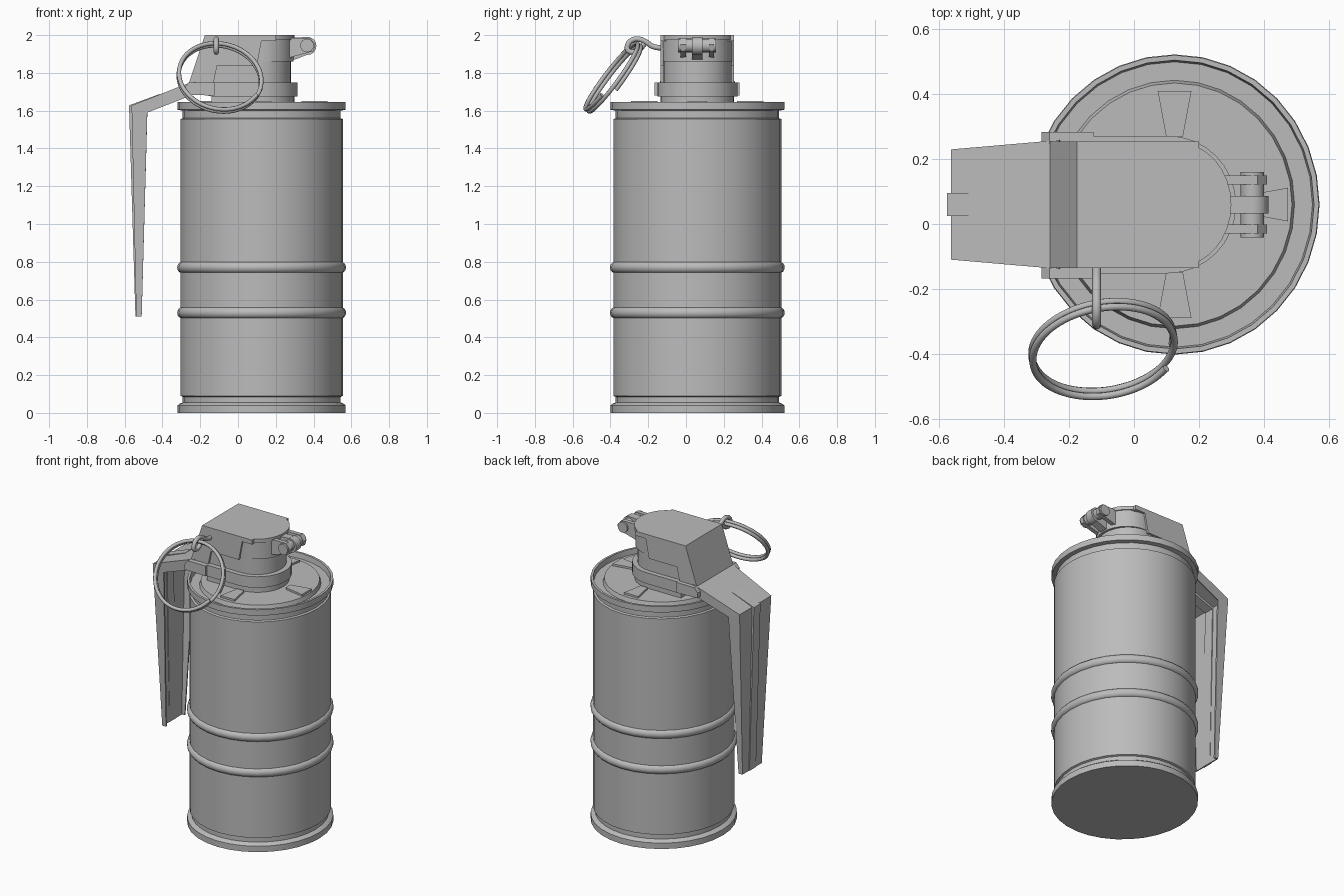
import bpy, bmesh, math
from mathutils import Vector, Matrix

cube = bpy.data.objects.get("Cube")
if cube:
    bpy.data.objects.remove(cube)

CX, CY = 0.125, 0.06   # canister axis

grey = bpy.data.materials.new("plain_grey")
grey.use_nodes = True
grey.diffuse_color = (0.5, 0.5, 0.5, 1)
grey.node_tree.nodes["Principled BSDF"].inputs["Base Color"].default_value = (0.5, 0.5, 0.5, 1)


def finish(name, bm, smooth=True):
    bmesh.ops.recalc_face_normals(bm, faces=bm.faces)
    mesh = bpy.data.meshes.new(name)
    bm.to_mesh(mesh)
    bm.free()
    obj = bpy.data.objects.new(name, mesh)
    bpy.context.collection.objects.link(obj)
    mesh.materials.append(grey)
    if smooth:
        bpy.ops.object.select_all(action="DESELECT")
        obj.select_set(True)
        bpy.context.view_layer.objects.active = obj
        bpy.ops.object.shade_smooth_by_angle(angle=math.radians(30))
    return obj


def prism(name, pts, lo, hi, axis="z", smooth=True):
    """Extrude a 2D outline: (x, y) along z, or (x, z) along y."""
    bm = bmesh.new()
    place = (lambda p, h: (p[0], p[1], h)) if axis == "z" else (lambda p, h: (p[0], h, p[1]))
    a = [bm.verts.new(place(p, lo)) for p in pts]
    b = [bm.verts.new(place(p, hi)) for p in pts]
    bm.faces.new(a)
    bm.faces.new(b)
    for i in range(len(pts)):
        j = (i + 1) % len(pts)
        bm.faces.new((a[i], a[j], b[j], b[i]))
    return finish(name, bm, smooth)


def d_shape(left, right, half, radius):
    """Outline straight on the left, round on the right."""
    mid = right - radius
    arc = [(mid + radius * math.cos(t), CY + half * math.sin(t))
           for t in [math.pi * (i / 16 - 0.5) for i in range(17)]]
    return [(left, CY - half)] + arc + [(left, CY + half)]


def revolve(name, profile, sides=32):
    bm = bmesh.new()
    verts = [bm.verts.new((r, 0, z)) for r, z in profile]
    edges = [bm.edges.new(e) for e in zip(verts, verts[1:])]
    bmesh.ops.spin(bm, geom=verts + edges, cent=(0, 0, 0), axis=(0, 0, 1),
                   angle=math.tau, steps=sides)
    bmesh.ops.remove_doubles(bm, verts=bm.verts, dist=0.0005)
    bmesh.ops.scale(bm, vec=(1, 1.035, 1), verts=bm.verts)
    bmesh.ops.translate(bm, vec=(CX, CY, 0), verts=bm.verts)
    return finish(name, bm)


def rod(name, x, z, radius, lo, hi, sides=16):
    pts = [(x + radius * math.cos(math.tau * i / sides),
            z + radius * math.sin(math.tau * i / sides)) for i in range(sides)]
    return prism(name, pts, lo, hi, "y")


def wire(name, pts, radius):
    curve = bpy.data.curves.new(name, "CURVE")
    curve.dimensions = "3D"
    curve.bevel_depth = radius
    curve.bevel_resolution = 2
    curve.use_fill_caps = True
    curve.resolution_u = 4
    spline = curve.splines.new("NURBS")
    spline.points.add(len(pts) - 1)
    for p, co in zip(spline.points, pts):
        p.co = (*co, 1)
    spline.use_endpoint_u = True
    spline.order_u = 3
    obj = bpy.data.objects.new(name, curve)
    bpy.context.collection.objects.link(obj)
    curve.materials.append(grey)
    return obj


# Canister with crimped rims and a recessed lid
revolve("canister", [
    (0, 0), (.445, 0), (.445, .04), (.432, .05), (.418, .055), (.418, .085), (.43, .09),
    (.43, 1.555), (.418, 1.56), (.418, 1.6), (.445, 1.605), (.445, 1.645),
    (.43, 1.645), (.425, 1.61), (.37, 1.61), (.362, 1.637), (0, 1.637)])

# Two rounded hoops
for part, z in (("lower_hoop", .53), ("upper_hoop", .77)):
    arc = [math.pi * (i / 8 - .5) for i in range(9)]
    revolve(part, [(.42 + .027 * math.cos(t), z + .03 * math.sin(t)) for t in arc])

# Wedge pads on the lid
for i in range(4):
    rot = Matrix.Rotation(math.pi / 2 * i, 2)
    pts = [rot @ Vector(p) + Vector((CX, CY))
           for p in ((.21, -.026), (.35, -.052), (.35, .052), (.21, .026))]
    prism("lid_pad", pts, 1.63, 1.65, smooth=False)

# Fuze head: neck, collar, body and cap
prism("neck", d_shape(-.14, .3, .195, .19), 1.63, 1.69)
prism("collar", d_shape(-.14, .315, .212, .21), 1.675, 1.75)
prism("fuze_body", d_shape(-.16, .28, .18, .17), 1.74, 1.87)
prism("fuze_top", d_shape(-.16, .295, .183, .17), 1.86, 1.99)
prism("cap_top", d_shape(-.16, .3, .193, .17), 1.975, 2.0)
prism("cap_shell", [(-.175, 2), (.2, 2), (.2, 1.97), (.125, 1.97), (.1, 1.84), (-.11, 1.84),
                    (-.145, 1.675), (-.22, 1.70), (-.26, 1.745)],
      CY - .195, CY + .195, "y", smooth=False)

# Hinge tabs either side of the lever root
for y in (CY - .21, CY + .205):
    prism("hinge_tab", [(-.285, 1.685), (-.285, 1.72), (-.26, 1.75), (-.125, 1.75), (-.125, 1.68)],
          y - .018, y + .018, "y", smooth=False)

# Lever: folded channel with side flanges
bm = bmesh.new()
rows = []
for x, z, half, dx, dz in ((-.23, 1.755, .195, .02, -.06),
                           (-.56, 1.625, .167, .08, -.035),
                           (-.535, .51, .1, .025, 0)):
    rows.append([bm.verts.new(p) for p in (
        (x + dx, CY - half, z + dz), (x, CY - half, z),
        (x, CY + half, z), (x + dx, CY + half, z + dz))])
for r, s in zip(rows, rows[1:]):
    for i in range(3):
        bm.faces.new((r[i], r[i + 1], s[i + 1], s[i]))
lever = finish("lever", bm, smooth=False)
solid = lever.modifiers.new("thickness", "SOLIDIFY")
solid.thickness = .01
solid.offset = 0

# Stiffening rib along the lever
prism("lever_rib", [(-.415, 1.688), (-.577, 1.628), (-.543, .51), (-.53, .51),
                    (-.55, 1.61), (-.415, 1.66)], CY - .035, CY + .035, "y", smooth=False)

# Hinge barrel on the far end of the head, with lugs and a strap
rod("cross_pin", .365, 1.945, .036, CY - .102, CY + .1)
for y in (CY - .075, CY + .075):
    prism("pin_lug", [(.27, 1.985), (.38, 1.985), (.41, 1.95), (.4, 1.915), (.27, 1.88)],
          y - .014, y + .014, "y", smooth=False)
rod("strap_loop", .367, 1.943, .048, CY - .027, CY + .027)
prism("strap_tail", [(.27, 1.985), (.36, 1.99), (.39, 1.905), (.3, 1.87), (.27, 1.87)],
      CY - .027, CY + .027, "y", smooth=False)

# Safety pin with an eye
wire("safety_pin", [(-.115, y, z) for y, z in (
    (-.08, 1.93), (-.17, 1.93), (-.21, 1.965), (-.26, 1.985), (-.305, 1.965),
    (-.315, 1.92), (-.28, 1.905), (-.24, 1.925), (-.22, 1.955))], .014)

# Split pull ring: two turns of wire hanging from the eye
u = Vector((.985, .17, 0))
v = Vector((-.1, .58, .8)).normalized()
n = u.cross(v).normalized()
centre = Vector((-.095, -.385, 1.775))
turns = 1.95
steps = 62
ring = []
for i in range(steps + 1):
    f = i / steps
    t = math.tau * turns * f - .3
    ring.append(centre + .222 * (u * math.cos(t) + v * math.sin(t)) + n * (f - .5) * .04)
wire("pull_ring", ring, .0115)
